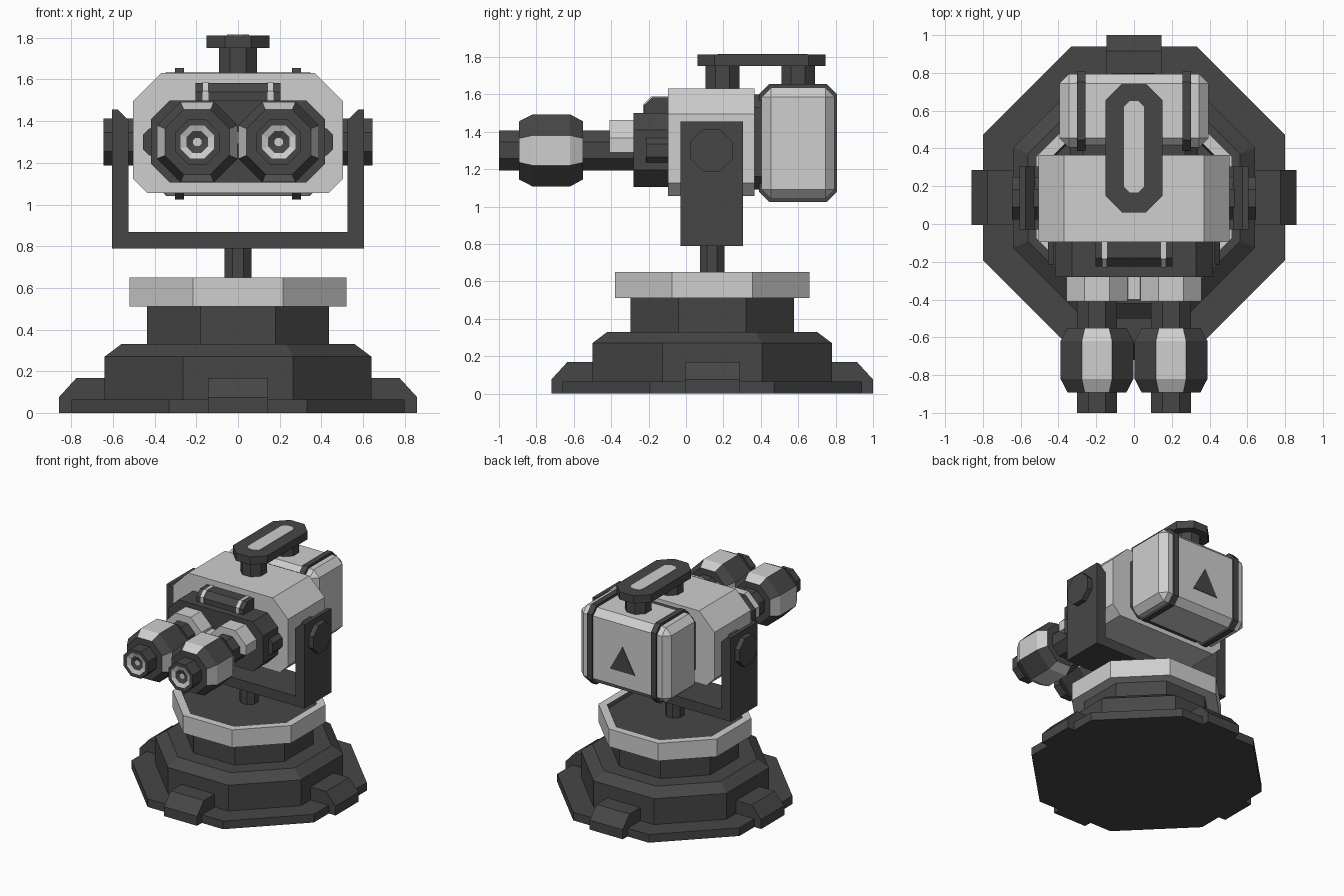
import bpy, bmesh, math
from mathutils import Vector

if "Cube" in bpy.data.objects:
    bpy.data.objects.remove(bpy.data.objects["Cube"])


def material(name, v):
    m = bpy.data.materials.new(name)
    m.diffuse_color = (v, v, v, 1)
    m.use_nodes = True
    m.node_tree.nodes["Principled BSDF"].inputs["Base Color"].default_value = m.diffuse_color
    return m


MATS = [material("dark_grey", 0.062), material("light_grey", 0.62)]
DARK, LIGHT = 0, 1
CY = 0.14      # turning axis of the base
CZ = 1.30      # height of the gun axis


def finish(name, bm):
    bmesh.ops.recalc_face_normals(bm, faces=bm.faces)
    me = bpy.data.meshes.new(name)
    bm.to_mesh(me)
    bm.free()
    for m in MATS:
        me.materials.append(m)
    ob = bpy.data.objects.new(name, me)
    bpy.context.collection.objects.link(ob)
    return ob


def place(axis, u, v, w):
    """u, v in the profile plane, w along the axis"""
    return Vector({'x': (w, u, v), 'y': (u, w, v), 'z': (u, v, w)}[axis])


def prism(name, pts, axis, a, b, mat):
    bm = bmesh.new()
    lo = [bm.verts.new(place(axis, u, v, a)) for u, v in pts]
    hi = [bm.verts.new(place(axis, u, v, b)) for u, v in pts]
    faces = [bm.faces.new(lo), bm.faces.new(hi)]
    n = len(pts)
    for i in range(n):
        j = (i + 1) % n
        faces.append(bm.faces.new((lo[i], lo[j], hi[j], hi[i])))
    for f in faces:
        f.material_index = mat
    return finish(name, bm)


def crect(u0, u1, v0, v1, top, bottom=None):
    """rectangle with chamfered corners"""
    b = top if bottom is None else bottom
    return [(u0 + b, v0), (u1 - b, v0), (u1, v0 + b), (u1, v1 - top),
            (u1 - top, v1), (u0 + top, v1), (u0, v1 - top), (u0, v0 + b)]


def lathe(name, axis, centre, rings, mats):
    """octagonal turning; rings = (flat radius, position); one material per segment"""
    bm = bmesh.new()
    loops = []
    for r, w in rings:
        R = r / math.cos(math.pi / 8)
        ang = [math.pi / 8 + k * math.pi / 4 for k in range(8)]
        loops.append([bm.verts.new(place(axis, centre[0] + R * math.cos(t),
                                         centre[1] + R * math.sin(t), w)) for t in ang])
    for s in range(len(rings) - 1):
        for k in range(8):
            j = (k + 1) % 8
            f = bm.faces.new((loops[s][k], loops[s][j], loops[s + 1][j], loops[s + 1][k]))
            # 'stripes': flats facing up, down and sideways are light
            f.material_index = (LIGHT if k % 2 else DARK) if mats[s] == 'stripes' else mats[s]
    for loop, m in ((loops[0], mats[0]), (loops[-1], mats[-1])):
        bm.faces.new(loop).material_index = DARK if m == 'stripes' else m
    return finish(name, bm)


# Base tiers
lathe("base_disc", 'z', (0, CY), [(0.80, 0), (0.80, 0.065)], [DARK])
lathe("base_tier", 'z', (0, CY), [(0.64, 0.05), (0.64, 0.27), (0.56, 0.33)], [DARK] * 2)
lathe("base_drum", 'z', (0, CY), [(0.437, 0.32), (0.437, 0.52)], [DARK])
lathe("turntable_ring", 'z', (0, CY),
      [(0.52, 0.51), (0.52, 0.65), (0.46, 0.65), (0.45, 0.625)],
      [LIGHT, LIGHT, DARK])

# Four feet around the base
for k in range(4):
    foot = prism("base_foot_%d" % k, [(0.5, 0), (0.86, 0), (0.86, 0.075), (0.775, 0.168), (0.5, 0.168)],
                 'y', -0.145, 0.145, DARK)
    foot.location = (0, CY, 0)
    foot.rotation_euler = (0, 0, k * math.pi / 2)

# Post and U-shaped yoke
lathe("yoke_post", 'z', (0, CY), [(0.065, 0.6), (0.065, 0.8)], [DARK])
half = [(0.605, 0.79), (0.605, 1.455), (0.575, 1.455), (0.525, 1.405), (0.525, 0.868)]
prism("yoke", half + [(-x, z) for x, z in reversed(half)], 'y', -0.03, 0.305, DARK)
for s, side in ((1, "right"), (-1, "left")):
    lathe("pivot_" + side, 'x', (CY - 0.003, CZ), [(0.112, s * 0.48), (0.112, s * 0.645)], [DARK])

# Main body
prism("gun_body", crect(-0.505, 0.505, 1.055, 1.63, 0.135, 0.07), 'y', -0.095, 0.365, LIGHT)

# Rear pack with neck, straps and warning triangle
prism("pack_neck", crect(-0.34, 0.34, 1.09, 1.60, 0.07), 'y', 0.35, 0.43, DARK)
bm = bmesh.new()
bmesh.ops.create_cube(bm, size=1)
for v in bm.verts:
    v.co = Vector((v.co.x * 0.79, 0.60 + v.co.y * 0.39, 1.338 + v.co.z * 0.595))
for f in bm.faces:
    f.material_index = LIGHT
pack = finish("rear_pack", bm)
bev = pack.modifiers.new("edges", 'BEVEL')
bev.width, bev.segments = 0.05, 1
for s, side in ((1, "right"), (-1, "left")):
    prism("pack_strap_" + side, crect(0.39, 0.808, 1.025, 1.655, 0.055), 'x',
          s * 0.258, s * 0.302, DARK)
prism("warning_triangle", [(-0.11, 1.21), (0.11, 1.21), (0, 1.41)], 'y', 0.793, 0.799, DARK)

# Top handle
for y, z, name in ((0.195, 1.62, "front"), (0.60, 1.625, "rear")):
    lathe("handle_post_" + name, 'z', (0, y), [(0.09, z), (0.09, 1.76)], [DARK])
prism("handle_plate", crect(-0.152, 0.152, 0.062, 0.745, 0.09), 'z', 1.75, 1.812, DARK)
prism("handle_inlay", crect(-0.053, 0.053, 0.168, 0.65, 0.03), 'z', 1.81, 1.815, LIGHT)

# Front plate with side lugs
prism("front_plate", crect(-0.417, 0.417, 1.105, 1.50, 0.09), 'y', -0.28, -0.09, DARK)
prism("plate_lugs", crect(-0.455, 0.455, 1.235, 1.365, 0.03), 'y', -0.215, -0.09, DARK)

# Sensor bar above the plate with two light bands
bar = [(-0.08, 1.48), (-0.225, 1.48), (-0.225, 1.54), (-0.18, 1.583), (-0.08, 1.583)]
prism("sensor_bar", bar, 'x', -0.205, 0.205, DARK)
band = [(y - (0.005 if y < -0.1 else 0), z + (0.005 if z > 1.5 else 0)) for y, z in bar]
for s, side in ((1, "right"), (-1, "left")):
    prism("sensor_band_" + side, band, 'x', s * 0.142, s * 0.17, LIGHT)

# Twin barrels
for s, side in ((1, "right"), (-1, "left")):
    c = (s * 0.196, CZ)
    lathe("barrel_" + side, 'y', c,
          [(0.107, -0.25), (0.107, -1.0), (0.08, -1.0), (0.052, -0.99), (0.02, -0.98), (0.005, -0.98)],
          [DARK, DARK, LIGHT, DARK, LIGHT])
    lathe("barrel_bulb_" + side, 'y', c,
          [(0.155, -0.55), (0.193, -0.62), (0.193, -0.82), (0.155, -0.893)], ['stripes'] * 3)
    # upper half sleeve
    r, h = 0.162, 0.067
    sleeve = [(r, -0.01), (r, h), (h, r), (-h, r), (-r, h), (-r, -0.01)]
    prism("barrel_sleeve_" + side, [(c[0] + u, c[1] + v) for u, v in sleeve], 'y', -0.41, -0.27, LIGHT)
prism("sleeve_bridge", crect(-0.036, 0.036, 1.29, 1.35, 0.005), 'y', -0.40, -0.27, LIGHT)
